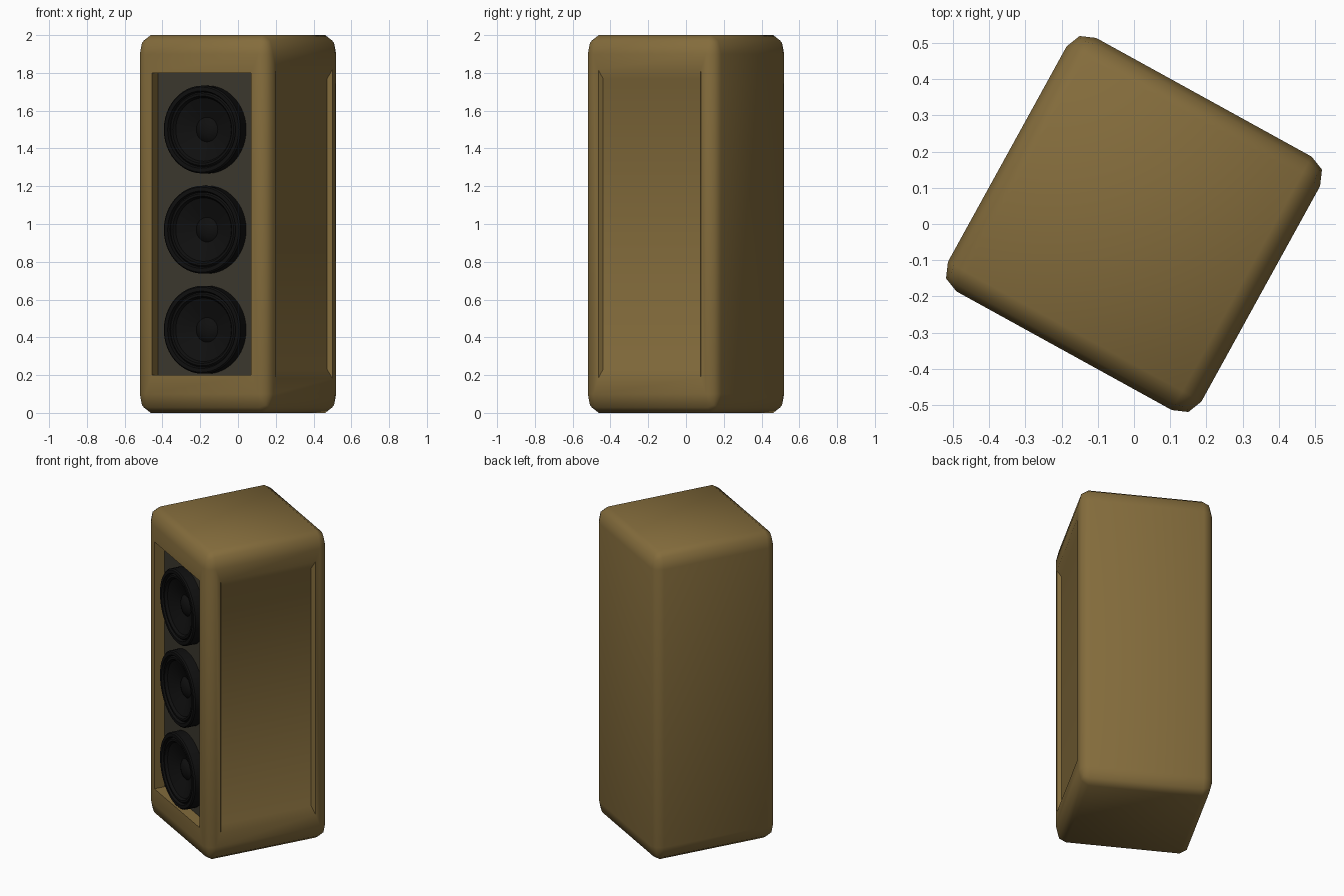
import bpy, bmesh, math
from mathutils import Matrix, Vector

if "Cube" in bpy.data.objects:
    bpy.data.objects.remove(bpy.data.objects["Cube"])

TURN = Matrix.Rotation(math.radians(-28.85), 4, 'Z')


def material(name, rgb):
    m = bpy.data.materials.new(name)
    m.diffuse_color = (*rgb, 1)
    m.use_nodes = True
    m.node_tree.nodes["Principled BSDF"].inputs["Base Color"].default_value = m.diffuse_color
    return m


def finish(name, bm, mats, angle):
    bmesh.ops.recalc_face_normals(bm, faces=bm.faces)
    bm.transform(TURN)
    me = bpy.data.meshes.new(name)
    bm.to_mesh(me)
    bm.free()
    for m in mats:
        me.materials.append(m)
    ob = bpy.data.objects.new(name, me)
    bpy.context.collection.objects.link(ob)
    bpy.ops.object.select_all(action='DESELECT')
    ob.select_set(True)
    bpy.context.view_layer.objects.active = ob
    bpy.ops.object.shade_smooth_by_angle(angle=math.radians(angle))
    return ob


wood = material("wood", (0.23, 0.15, 0.045))
baffle = material("baffle", (0.045, 0.04, 0.028))
rubber = material("rubber", (0.005, 0.005, 0.005))

# Cabinet body: bevelled block, stretched upward
bm = bmesh.new()
bmesh.ops.create_cube(bm, size=1, matrix=Matrix.Diagonal((0.8, 0.8, 1.2, 1)))
bmesh.ops.bevel(bm, geom=bm.edges[:], offset=0.06, segments=2, profile=0.5, affect='EDGES')
bm.transform(Matrix.Translation((0, 0, 1)) @ Matrix.Diagonal((1, 1, 2 / 1.2, 1)))
bm.normal_update()


def big_face(direction):
    return max(bm.faces, key=lambda f: f.normal.dot(direction) * f.calc_area())


def recess(direction, steps):
    """Inset the face facing direction; each step is (half width, half height, depth)."""
    face = big_face(direction)
    side = Vector((abs(direction.y), abs(direction.x), 0))
    for half_w, half_h, depth in steps:
        bmesh.ops.inset_individual(bm, faces=[face], thickness=0.005)
        for v in face.verts:
            s = math.copysign(half_w, v.co.dot(side))
            h = 1 + math.copysign(half_h, v.co.z - 1)
            v.co = direction * (0.4 - depth) + side * s + Vector((0, 0, h))
    return face


# Front opening with dark baffle, and the shallow side panel
front = recess(Vector((0, -1, 0)), [(0.30, 0.80, 0), (0.30, 0.80, 0.068)])
front.material_index = 1
recess(Vector((1, 0, 0)), [(0.31, 0.817, 0), (0.294, 0.768, 0.025)])
finish("cabinet", bm, [wood, baffle], 50)

# Speaker cones: rim, surround, cone and dust cap turned around the front axis
profile = [(0.2325, -0.325), (0.2325, -0.392), (0.225, -0.40), (0.205, -0.40),
           (0.198, -0.385), (0.19, -0.393), (0.178, -0.393), (0.168, -0.378),
           (0.065, -0.34), (0.05, -0.352), (0.028, -0.36), (0, -0.363)]
for i, z in enumerate((0.44, 0.97, 1.50)):
    bm = bmesh.new()
    verts = [bm.verts.new((r, y, z)) for r, y in profile]
    edges = [bm.edges.new(p) for p in zip(verts, verts[1:])]
    bmesh.ops.spin(bm, geom=verts + edges, cent=(0, 0, z), axis=(0, 1, 0),
                   angle=math.tau, steps=48)
    bmesh.ops.remove_doubles(bm, verts=bm.verts, dist=1e-4)
    ob = finish(f"speaker_cone_{i + 1}", bm, [rubber], 35)
